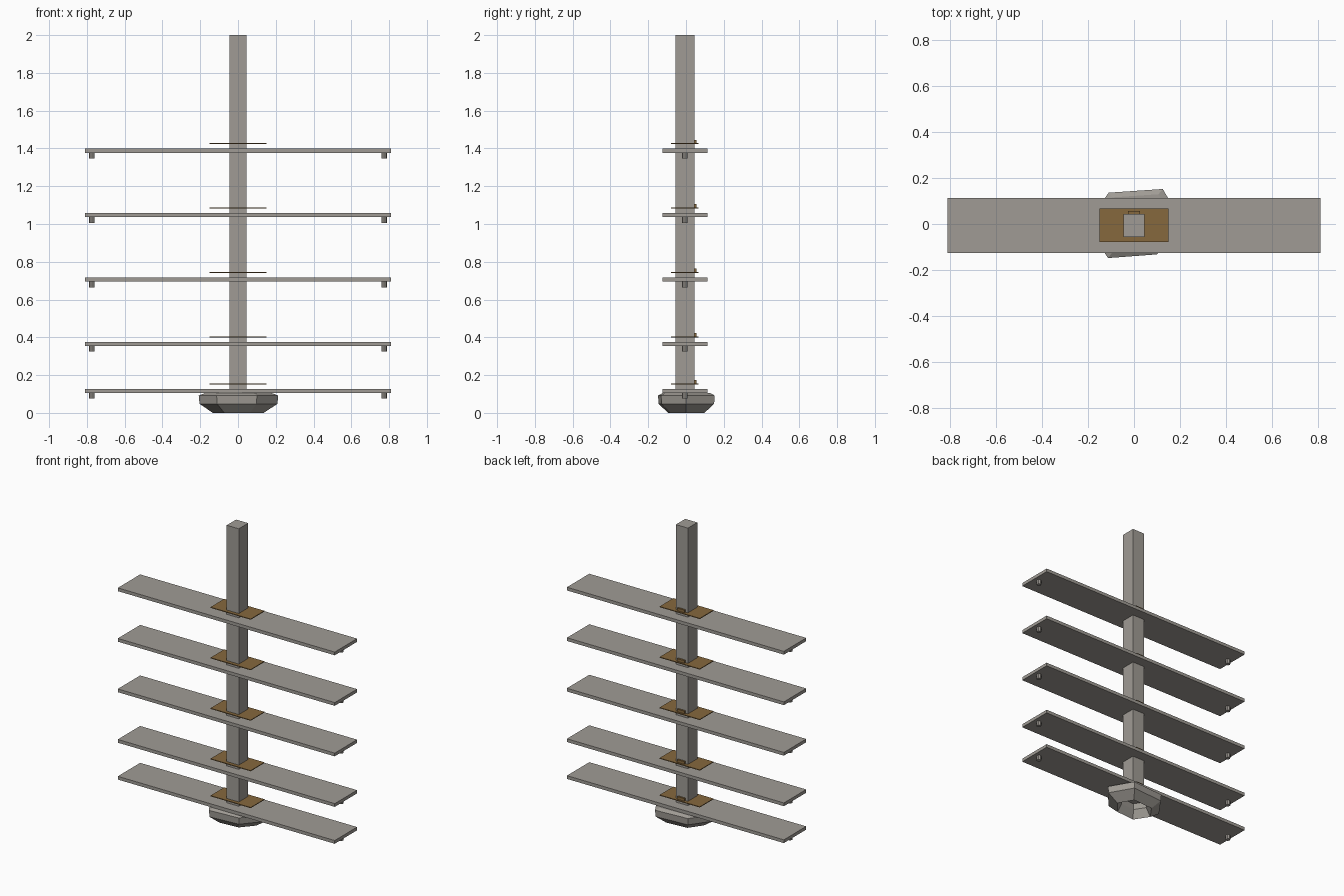
import bpy, bmesh, math
from mathutils import Vector

if "Cube" in bpy.data.objects:
    bpy.data.objects.remove(bpy.data.objects["Cube"])

CY = -0.006  # depth centre of the post and shelves


def material(name, rgb):
    m = bpy.data.materials.new(name)
    m.diffuse_color = (*rgb, 1)
    m.use_nodes = True
    m.node_tree.nodes["Principled BSDF"].inputs["Base Color"].default_value = m.diffuse_color
    return m


grey = material("weathered_grey", (0.35, 0.33, 0.30))
brown = material("brass_brown", (0.24, 0.14, 0.047))


def finish(bm, name, mat):
    bmesh.ops.recalc_face_normals(bm, faces=bm.faces)
    me = bpy.data.meshes.new(name)
    bm.to_mesh(me)
    bm.free()
    me.materials.append(mat)
    ob = bpy.data.objects.new(name, me)
    bpy.context.collection.objects.link(ob)
    return ob


def box(name, lo, hi, mat):
    bm = bmesh.new()
    bmesh.ops.create_cube(bm, size=1)
    for v in bm.verts:
        v.co = Vector([(lo[i] + hi[i]) / 2 + v.co[i] * (hi[i] - lo[i]) for i in range(3)])
    return finish(bm, name, mat)


def peg(name, x, z0, z1):
    bm = bmesh.new()
    bmesh.ops.create_cone(bm, cap_ends=True, segments=8, radius1=0.015,
                          radius2=0.015, depth=z1 - z0)
    bmesh.ops.translate(bm, verts=bm.verts, vec=(x, CY, (z0 + z1) / 2))
    return finish(bm, name, grey)


# Central square post
box("post", (-0.045, CY - 0.05, 0.106), (0.045, CY + 0.05, 2.0), grey)

# Shelves, each with pegs below and a floating collar plate and clip above
for i, top in enumerate((0.127, 0.376, 0.717, 1.058, 1.399), 1):
    bottom = top - 0.022
    box(f"shelf_{i}", (-0.81, CY - 0.119, bottom), (0.81, CY + 0.119, top), grey)
    for side, label in ((-1, "left"), (1, "right")):
        peg(f"peg_{label}_{i}", side * 0.774, bottom - 0.03, bottom)
    plate = top + 0.024
    box(f"collar_plate_{i}", (-0.15, CY - 0.073, plate), (0.15, CY + 0.073, plate + 0.005), brown)
    box(f"collar_clip_{i}", (-0.027, CY + 0.05, plate + 0.005), (0.027, CY + 0.062, plate + 0.023), brown)

# Faceted stone ring at the foot: six-sided outline swept by a small section
outline = ((-0.113, -0.148), (0.10, -0.132), (0.213, 0.0),
           (0.125, 0.152), (-0.11, 0.136), (-0.208, 0.0))
section = ((0.64, 0.0), (0.98, 0.048), (1.0, 0.092), (0.85, 0.104),
           (0.55, 0.104), (0.48, 0.055))
bm = bmesh.new()
rings = [[bm.verts.new((x * s, y * s, z)) for s, z in section] for x, y in outline]
n, k = len(rings), len(section)
for a in range(n):
    for b in range(k):
        p, q = rings[a], rings[(a + 1) % n]
        bm.faces.new((p[b], q[b], q[(b + 1) % k], p[(b + 1) % k]))
finish(bm, "stone_foot", grey)
